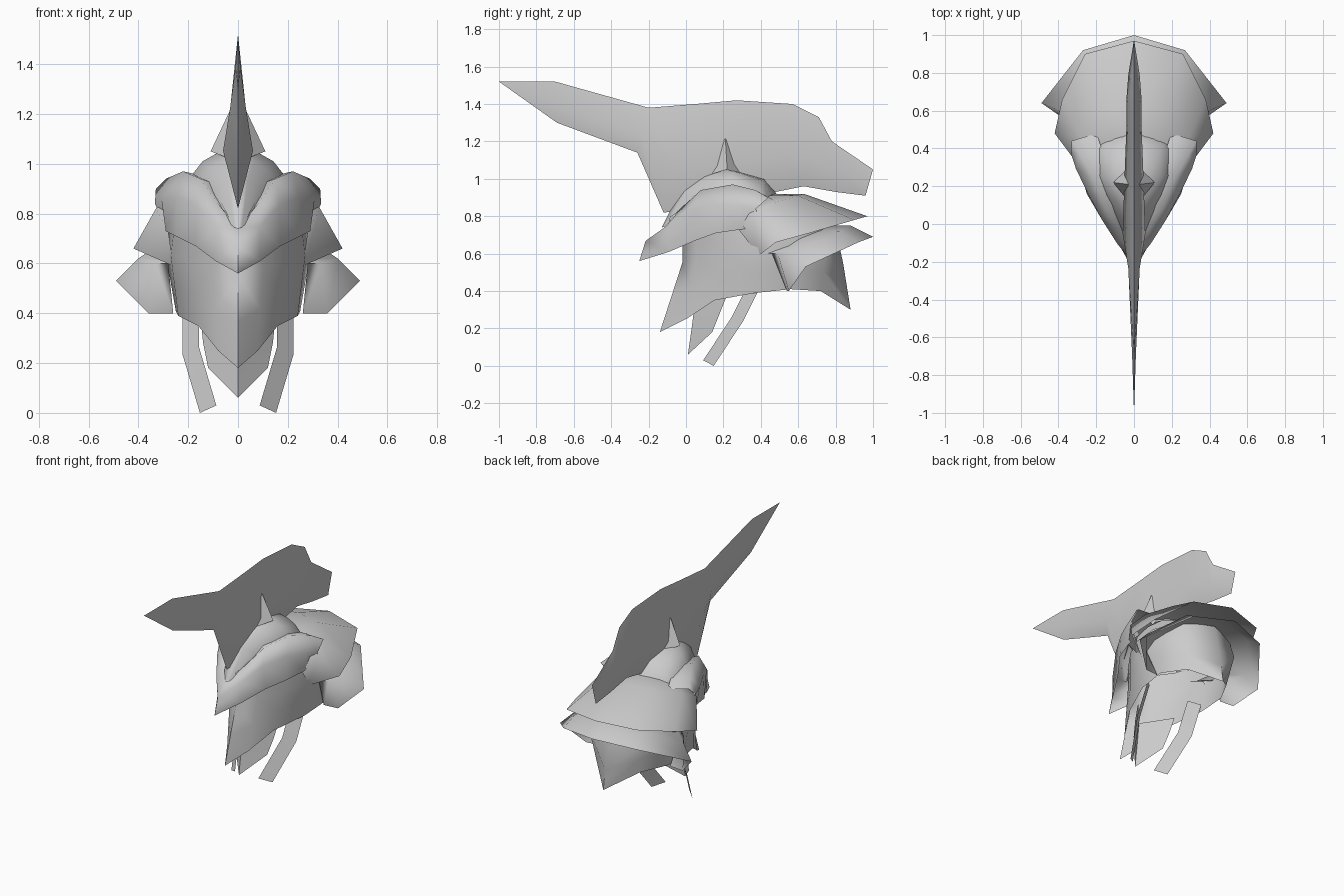
import bpy
import bmesh
import math
from mathutils import Vector

cube = bpy.data.objects.get("Cube")
if cube:
    bpy.data.objects.remove(cube, do_unlink=True)

steel = bpy.data.materials.new("plain_grey")
steel.use_nodes = True
grey = (0.6, 0.6, 0.6, 1)
steel.diffuse_color = grey
steel.node_tree.nodes["Principled BSDF"].inputs["Base Color"].default_value = grey
helmet_heart = Vector((0, 0.35, 0.7))
far_right = Vector((-9, 0.2, 1.2))


def panel(name, rows, heart=helmet_heart):
    """Skin a grid of points for the left half, face it outward and mirror it."""
    bm = bmesh.new()
    grid = [[bm.verts.new(point) for point in row] for row in rows]
    for first, second in zip(grid, grid[1:]):
        for i in range(len(first) - 1):
            bm.faces.new((first[i], first[i + 1], second[i + 1], second[i]))
    bmesh.ops.remove_doubles(bm, verts=bm.verts[:], dist=0.0005)
    bmesh.ops.recalc_face_normals(bm, faces=bm.faces[:])
    outward = sum((face.calc_center_median() - heart).dot(face.normal) * face.calc_area()
                  for face in bm.faces)
    if outward < 0:
        bmesh.ops.reverse_faces(bm, faces=bm.faces[:])
    mesh = bpy.data.meshes.new(name)
    bm.to_mesh(mesh)
    bm.free()
    mesh.materials.append(steel)
    obj = bpy.data.objects.new(name, mesh)
    bpy.context.collection.objects.link(obj)
    mirror = obj.modifiers.new("Mirror", "MIRROR")
    mirror.use_clip = True
    bpy.ops.object.select_all(action="DESELECT")
    bpy.context.view_layer.objects.active = obj
    obj.select_set(True)
    bpy.ops.object.modifier_apply(modifier=mirror.name)
    bpy.ops.object.shade_smooth_by_angle(angle=math.radians(80))
    return obj


def between(start, end, fraction):
    return Vector(start).lerp(Vector(end), fraction)


def crest_section(top, bottom, half_width):
    """Top edge, swollen flank and bottom edge."""
    top_edge, bottom_edge = Vector((0, *top)), Vector((0, *bottom))
    flank = between(top_edge, bottom_edge, 0.6)
    flank.x = half_width
    return top_edge, flank, bottom_edge


def skull_row(angle, profile):
    """Centre profile swung down to one side, pointed in front and rounded behind."""
    row = []
    for i, (y, z) in enumerate(profile):
        along = i / (len(profile) - 1)
        x = 0.2 * math.sin(angle) * min(1, 0.2 + 1.5 * along)
        sink = 0.7 * (1 - math.cos(angle))
        row.append((x, y + x * (1.1 - 1.5 * along), z + (0.82 - z) * sink))
    return row


def brow_section(upper, lip):
    """Tucked flange, upper edge, raised ridge and lower lip."""
    upper, lip = Vector(upper), Vector(lip)
    flange = Vector((upper.x * 0.6, upper.y + 0.04, upper.z - 0.02))
    ridge = between(upper, lip, 0.4) + Vector((upper.x * 0.06, -0.05, 0))
    return flange, upper, ridge, lip


def mask_section(waist, hem):
    """Tucked top, waist rising towards the cheeks, jaw and hem."""
    x, y = waist
    waist = Vector((x, y, 0.55 + 0.3 * x))
    top = Vector((x * 0.95, y * 0.95, 0.74))
    return top, waist, between(waist, hem, 0.5), hem


def tier_section(shoulder, rim):
    """Thin rear shell from its hidden inner edge over the shoulder to the rim."""
    x, y, z = shoulder
    return (x * 0.6, y * 0.75, z), shoulder, rim


# Tall crest drawn out into a forward horn
panel("crest", [crest_section(*section) for section in (
    ((-1, 1.52), (-1, 1.52), 0),
    ((-.7, 1.52), (-.69, 1.3), .01),
    ((-.2, 1.38), (-.26, 1.14), .03),
    ((.05, 1.4), (-.12, .82), .06),
    ((.27, 1.42), (.25, .85), .05),
    ((.57, 1.4), (.48, .93), .04),
    ((.71, 1.33), (.63, .96), .04),
    ((.78, 1.2), (.8, .93), .03),
    ((1, 1.05), (.96, .91), 0),
)], far_right)

# Small spur bracing each side of the crest on the skull cap
spur_tip = Vector((.03, .21, 1.22))
panel("crest_spurs", [(foot, between(foot, spur_tip, 0.97)) for foot in (
    (.03, .12, 1.02), (.11, .22, 1.05), (.03, .3, 1.02))], far_right)

# Skull cap under the crest
cap_profile = [(-.13, .74), (-.03, .94), (.08, 1.02), (.22, 1.06), (.42, 1), (.5, .9)]
panel("skull_cap", [skull_row(step * math.pi / 8, cap_profile) for step in range(5)])

# Sweeping brow guard from the centre peak back to the temples
panel("brow_guard", [brow_section(upper, lip) for upper, lip in (
    ((0, -.11, .74), (0, -.25, .56)),
    ((.08, -.03, .84), (.09, -.09, .61)),
    ((.15, .08, .94), (.17, .05, .67)),
    ((.22, .25, .97), (.25, .16, .71)),
    ((.29, .37, .94), (.29, .3, .73)),
    ((.33, .44, .9), (.29, .4, .75)),
)])

# Face mask running round into the neck guard
panel("face_mask", [mask_section(waist, hem) for waist, hem in (
    ((0, -.02), (0, -.14, .18)),
    ((.1, .06), (.08, 0, .25)),
    ((.2, .2), (.16, .15, .35)),
    ((.27, .35), (.24, .37, .39)),
    ((.29, .55), (.25, .56, .41)),
    ((.2, .75), (.16, .72, .4)),
    ((0, .84), (0, .88, .3)),
)])

# Pointed chin plate
chin_centre = [(0, .05, .36), (0, .03, .2), (0, .01, .06)]
chin_edge = [(.15, .22, .38), (.14, .18, .28), (.12, .14, .18)]
panel("chin_plate", [chin_centre, chin_edge])

# Two overlapping flared tiers round the rear
panel("upper_rear_tier", [tier_section(*section) for section in (
    ((0, .63, .92), (0, .97, .8)),
    ((.18, .6, .91), (.26, .9, .78)),
    ((.29, .46, .87), (.38, .66, .71)),
    ((.33, .36, .82), (.42, .48, .66)),
    ((.28, .28, .73), (.26, .39, .59)),
)])
panel("lower_rear_tier", [tier_section(*section) for section in (
    ((0, .88, .75), (0, 1, .69)),
    ((.25, .82, .72), (.27, .92, .66)),
    ((.4, .6, .62), (.49, .64, .53)),
    ((.33, .49, .6), (.36, .55, .4)),
    ((.28, .46, .6), (.26, .54, .4)),
)])

# Flat hanging straps, a ribbon either side of a bent path
half_ribbon = Vector((.033, .028, -.015))
strap_path = [Vector(point) for point in ((.19, .37, .44), (.19, .275, .25), (.12, .12, .015))]
panel("chin_straps", [(point + half_ribbon, point - half_ribbon) for point in strap_path])
